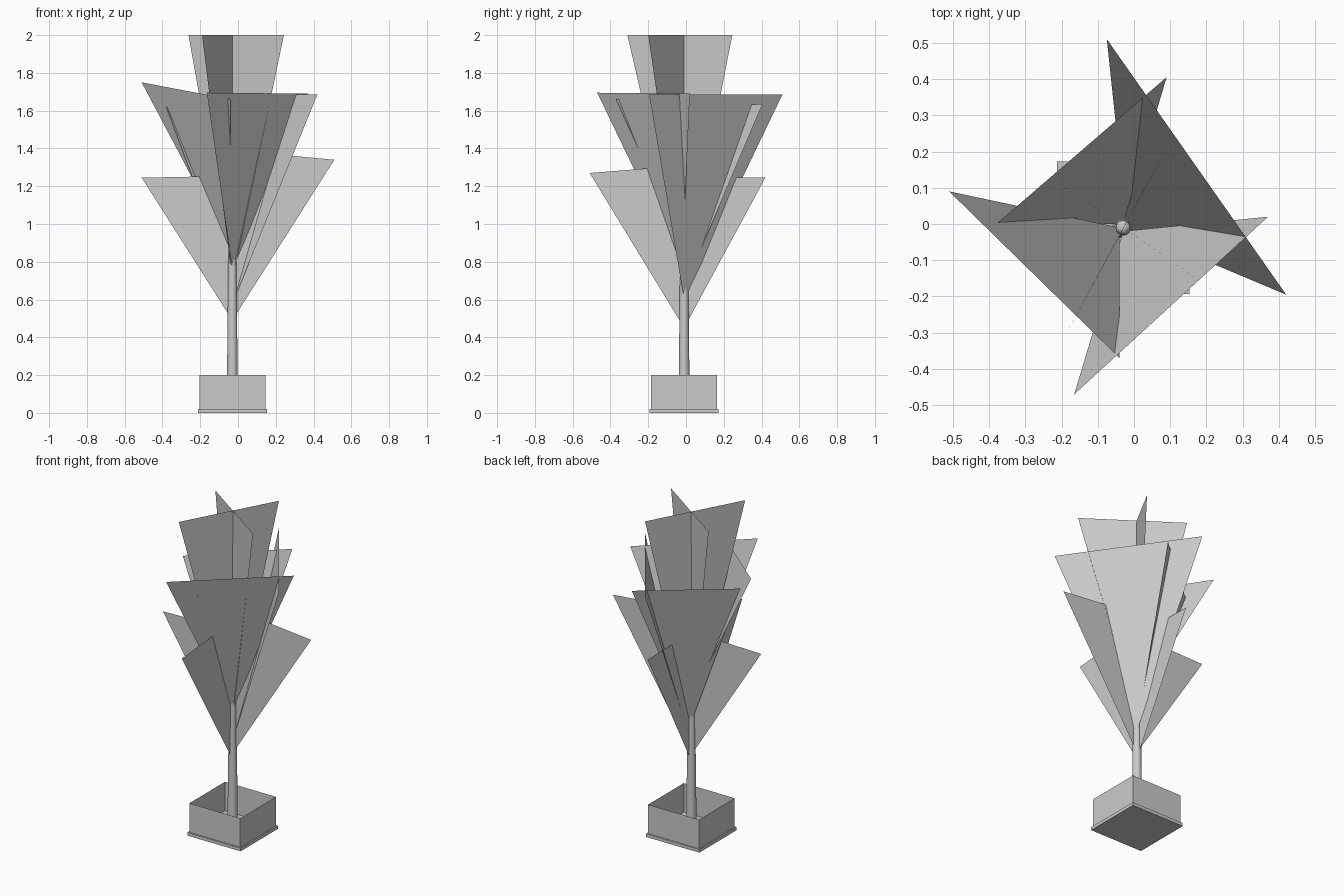
import bpy
import bmesh
from mathutils import Vector

if "Cube" in bpy.data.objects:
    bpy.data.objects.remove(bpy.data.objects["Cube"], do_unlink=True)

grey = bpy.data.materials.new("plain grey")
grey.use_nodes = True
grey.diffuse_color = (0.6, 0.6, 0.6, 1)
grey.node_tree.nodes["Principled BSDF"].inputs["Base Color"].default_value = grey.diffuse_color

CX, CY = -0.03, -0.01          # trunk axis


def finish(bm, name):
    mesh = bpy.data.meshes.new(name)
    bm.to_mesh(mesh)
    bm.free()
    mesh.materials.append(grey)
    obj = bpy.data.objects.new(name, mesh)
    bpy.context.collection.objects.link(obj)
    return obj


def box(name, half, z0, z1, open_top=False):
    bm = bmesh.new()
    bmesh.ops.create_cube(bm, size=1)
    for v in bm.verts:
        v.co = Vector((CX + 2 * half * v.co.x, CY + 2 * half * v.co.y,
                       z0 if v.co.z < 0 else z1))
    if open_top:
        top = [f for f in bm.faces if f.normal.z > 0.5]
        bmesh.ops.delete(bm, geom=top, context='FACES_ONLY')
    return finish(bm, name)


def leaf(name, *points):
    bm = bmesh.new()
    bm.faces.new([bm.verts.new(p) for p in points])
    return finish(bm, name)


# Planter: open box standing on a slightly wider foot
box("planter_foot", 0.183, 0, 0.02)
box("planter_box", 0.175, 0.02, 0.2, open_top=True)

# Trunk: slim tapered pole with a domed tip
bm = bmesh.new()
bmesh.ops.create_cone(bm, cap_ends=True, segments=16, radius1=0.03, radius2=0.018, depth=1.13)
bmesh.ops.translate(bm, verts=bm.verts, vec=(CX, CY, 0.585))
tip = bmesh.ops.create_uvsphere(bm, u_segments=16, v_segments=8, radius=0.02)
bmesh.ops.translate(bm, verts=tip["verts"], vec=(CX, CY, 1.15))
trunk = finish(bm, "trunk")
bpy.ops.object.select_all(action='DESELECT')
trunk.select_set(True)
bpy.context.view_layer.objects.active = trunk
bpy.ops.object.shade_smooth_by_angle(angle=0.7)

# Lower tier: two upright crossed leaves (outer tip, outer tip, root, centre notch)
leaf("lower_leaf_side", (-0.51, CY, 1.245), (CX, CY, 0.49), (0.51, CY, 1.34),
     (CX + 0.01, CY, 1.39), (CX, CY, 1.255))
leaf("lower_leaf_front", (CX, -0.51, 1.27), (CX, CY, 0.45), (CX, 0.42, 1.245),
     (CX, CY + 0.01, 1.25), (CX, CY, 1.31))

# Middle tier: four leaning triangles forming a funnel
leaf("middle_leaf_front_left", (CX, CY - 0.01, 0.76), (0.37, 0.02, 1.69), (-0.165, -0.47, 1.695))
leaf("middle_leaf_back_left", (CX + 0.01, CY, 0.6), (-0.075, 0.51, 1.685), (0.42, -0.195, 1.685))
leaf("middle_leaf_back_right", (CX, CY + 0.01, 0.68), (-0.38, 0.0, 1.62), (0.09, 0.405, 1.635))
leaf("middle_leaf_front_right", (CX - 0.01, CY, 0.86), (-0.04, -0.37, 1.66), (-0.51, 0.09, 1.75))

# Upper tier: two upright crossed leaves with level tops
for name, a, b in (("upper_leaf_wide", (-0.262, 0.152), (0.243, -0.2)),
                   ("upper_leaf_narrow", (-0.19, -0.31), (0.11, 0.245))):
    leaf(name, (*a, 2), (CX, CY, 0.7), (*b, 2))
